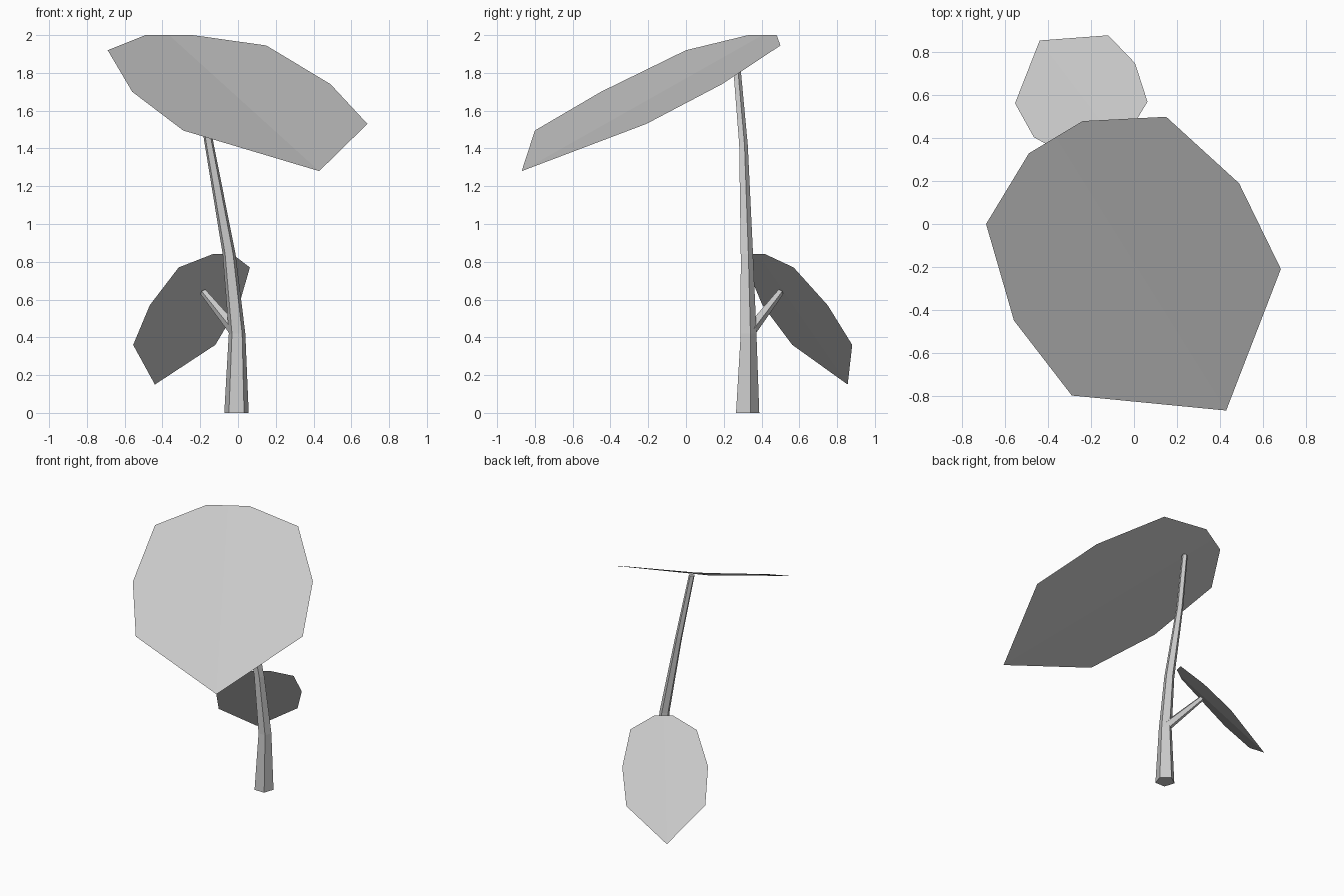
import bpy, bmesh, math
from mathutils import Vector

cube = bpy.data.objects.get("Cube")
if cube:
    bpy.data.objects.remove(cube, do_unlink=True)

COLOUR = (0.6, 0.6, 0.6, 1.0)
grey = bpy.data.materials.new("plain_grey")
grey.use_nodes = True
grey.diffuse_color = COLOUR
grey.node_tree.nodes["Principled BSDF"].inputs["Base Color"].default_value = COLOUR


def add_object(name, bm):
    mesh = bpy.data.meshes.new(name)
    bm.to_mesh(mesh)
    bm.free()
    mesh.materials.append(grey)
    obj = bpy.data.objects.new(name, mesh)
    bpy.context.collection.objects.link(obj)


def add_stalk(name, rings, side, back, sides=5):
    """Tapered five-sided tube; each ring is (centre, radius)."""
    bm = bmesh.new()
    loops = []
    for centre, radius in rings:
        loop = []
        for i in range(sides):
            a = math.pi / 2 + math.tau * i / sides
            offset = side * math.cos(a) + back * math.sin(a)
            loop.append(bm.verts.new(Vector(centre) + offset * radius))
        loops.append(loop)
    for low, high in zip(loops, loops[1:]):
        for i in range(sides):
            j = (i + 1) % sides
            bm.faces.new((low[i], low[j], high[j], high[i]))
    bm.faces.new(loops[0][::-1])
    bm.faces.new(loops[-1])
    bmesh.ops.recalc_face_normals(bm, faces=bm.faces)
    add_object(name, bm)


def add_leaf(name, tip, first_side, second_side):
    """Two flat halves folded along the midrib, both sides run tip to base."""
    bm = bmesh.new()
    tip_v = bm.verts.new(tip)
    base_v = bm.verts.new((Vector(first_side[-1]) + Vector(second_side[-1])) / 2)
    first = [bm.verts.new(p) for p in first_side]
    second = [bm.verts.new(p) for p in second_side]
    bm.faces.new([tip_v] + first + [base_v])
    bm.faces.new([base_v] + second[::-1] + [tip_v])
    bm.normal_update()
    # Upper surface faces the sky
    for face in bm.faces:
        if face.normal.z < 0:
            face.normal_flip()
    add_object(name, bm)


# Main stem, leaning as it rises
add_stalk("main_stem", [
    ((-0.008, 0.32, 0), 0.068),
    ((-0.005, 0.327, 0.42), 0.046),
    ((-0.047, 0.319, 0.84), 0.036),
    ((-0.152, 0.302, 1.42), 0.025),
    ((-0.232, 0.262, 1.89), 0.021),
], Vector((1, 0, 0)), Vector((0, 1, 0)))

# Side branch carrying the small leaf
start, end = Vector((-0.01, 0.335, 0.43)), Vector((-0.183, 0.5, 0.64))
axis = (end - start).normalized()
across = axis.cross(Vector((0, 0, 1))).normalized()
add_stalk("side_branch", [(start, 0.034), (end, 0.019)], across, across.cross(axis))

# Large upper leaf
add_leaf("large_leaf", (0.43, -0.87, 1.28),
         [(0.685, -0.21, 1.53), (0.49, 0.19, 1.74), (0.15, 0.5, 1.945), (-0.24, 0.48, 2.0)],
         [(-0.29, -0.8, 1.495), (-0.56, -0.45, 1.70), (-0.69, 0, 1.92), (-0.49, 0.33, 2.0)])

# Small lower leaf
add_leaf("small_leaf", (-0.44, 0.856, 0.15),
         [(-0.12, 0.88, 0.36), (0.005, 0.75, 0.57), (0.063, 0.57, 0.77), (-0.029, 0.42, 0.84)],
         [(-0.555, 0.563, 0.36), (-0.467, 0.405, 0.57), (-0.314, 0.32, 0.77), (-0.135, 0.345, 0.84)])
